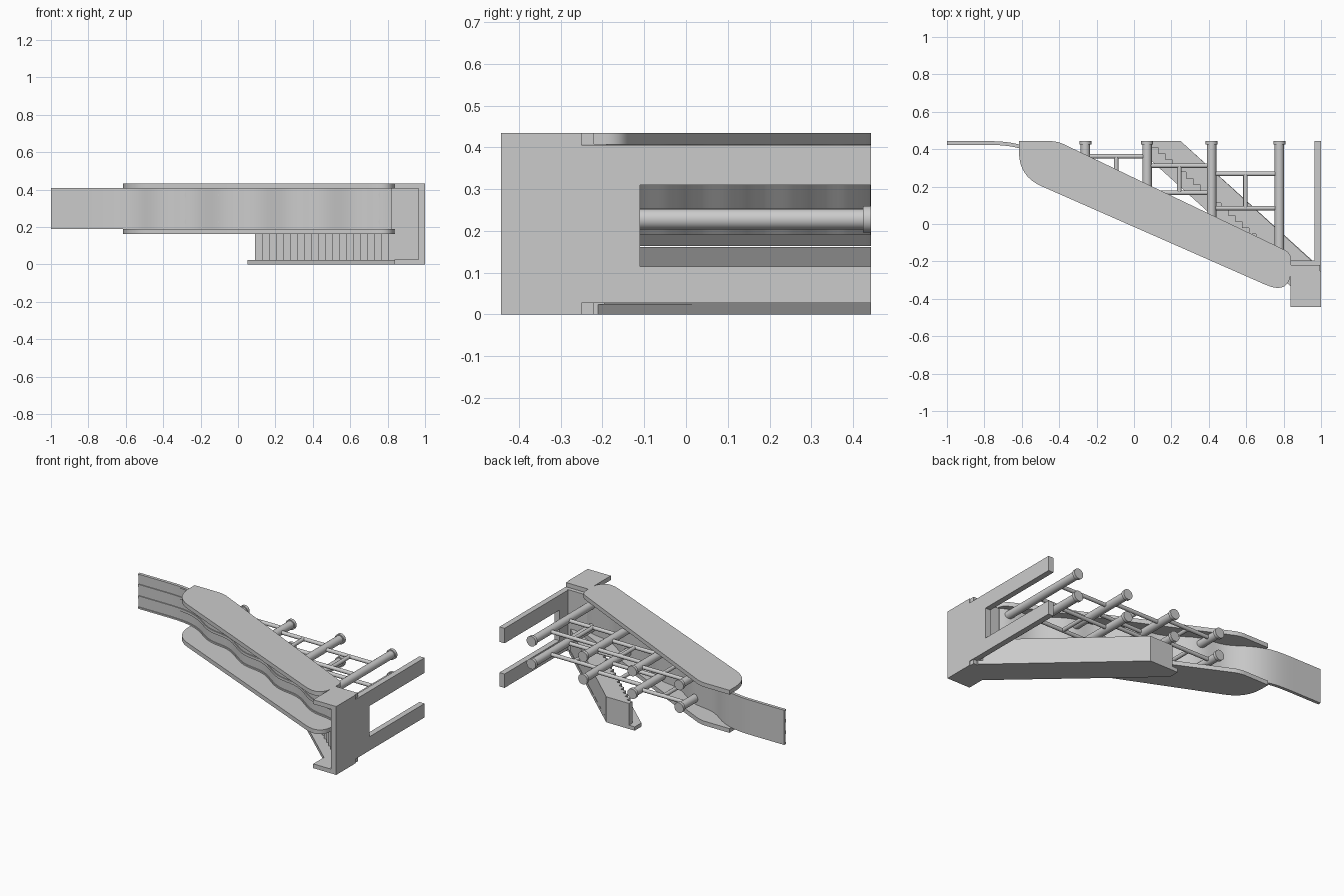
import bpy, bmesh, math
from mathutils import Vector

if "Cube" in bpy.data.objects:
    bpy.data.objects.remove(bpy.data.objects["Cube"])


def finish(name, bm, smooth=True):
    bmesh.ops.recalc_face_normals(bm, faces=bm.faces)
    me = bpy.data.meshes.new(name)
    bm.to_mesh(me)
    bm.free()
    ob = bpy.data.objects.new(name, me)
    bpy.context.collection.objects.link(ob)
    if smooth:
        bpy.ops.object.select_all(action='DESELECT')
        ob.select_set(True)
        bpy.context.view_layer.objects.active = ob
        bpy.ops.object.shade_smooth_by_angle(angle=math.radians(30))
    return ob


def prism(name, pts, a, b, axis='z'):
    """Extrude an outline: (x, y) along z, or (y, z) along x."""
    bm = bmesh.new()
    place = (lambda p, t: (p[0], p[1], t)) if axis == 'z' else (lambda p, t: (t, p[0], p[1]))
    lo = [bm.verts.new(place(p, a)) for p in pts]
    hi = [bm.verts.new(place(p, b)) for p in pts]
    bm.faces.new(lo)
    bm.faces.new(hi)
    n = len(pts)
    for i in range(n):
        bm.faces.new((lo[i], lo[(i + 1) % n], hi[(i + 1) % n], hi[i]))
    return finish(name, bm)


def rect(x0, x1, y0, y1):
    return [(x0, y0), (x1, y0), (x1, y1), (x0, y1)]


def rounded(corners, steps=8):
    """Outline with each (x, y, cut) corner replaced by a quadratic arc."""
    out = []
    n = len(corners)
    for i, (x, y, c) in enumerate(corners):
        p = Vector((x, y))
        if c == 0:
            out.append((x, y))
            continue
        a = p + (Vector(corners[i - 1][:2]) - p).normalized() * c
        b = p + (Vector(corners[(i + 1) % n][:2]) - p).normalized() * c
        for k in range(steps + 1):
            t = k / steps
            q = a * (1 - t) ** 2 + p * 2 * t * (1 - t) + b * t * t
            out.append((q.x, q.y))
    return out


def rod(name, p, q, r, sides=24):
    p, q = Vector(p), Vector(q)
    d = q - p
    bm = bmesh.new()
    bmesh.ops.create_cone(bm, cap_ends=True, segments=sides, radius1=r, radius2=r, depth=d.length)
    bm.transform(d.to_track_quat('Z', 'Y').to_matrix().to_4x4())
    bmesh.ops.translate(bm, verts=bm.verts, vec=(p + q) / 2)
    return finish(name, bm)


# wavy slide surface: y as a function of x
def wave(x):
    return 0.355 - 0.43 * (x + 0.5) - 0.016 * math.sin(2 * math.pi * (x + 0.5) / 0.345)


def bed_y(x):
    if x >= -0.5:
        return wave(x)
    if x <= -0.8:
        return 0.429
    t = (x + 0.8) / 0.3
    m = (wave(-0.499) - wave(-0.5)) / 0.001 * 0.3
    return (2*t**3 - 3*t*t + 1) * 0.429 + (3*t*t - 2*t**3) * wave(-0.5) + (t**3 - t*t) * m


# slide bed with raised lane ridges
section = [(0.19, 0.014), (0.19, -0.006)]
for z0, z1 in ((0.19, 0.2), (0.255, 0.272), (0.328, 0.345), (0.4, 0.41)):
    if z0 > 0.19:
        section += [(z0, 0), (z0, -0.006)]
    section.append((z1, -0.006))
    if z1 < 0.41:
        section.append((z1, 0))
section.append((0.41, 0.014))
bm = bmesh.new()
rings = []
N = 130
for i in range(N + 1):
    x = -1 + 1.83 * i / N
    rings.append([bm.verts.new((x, bed_y(x) + o, z)) for z, o in section])
m = len(section)
for r, s in zip(rings, rings[1:]):
    for j in range(m):
        bm.faces.new((r[j], r[(j + 1) % m], s[(j + 1) % m], s[j]))
bm.faces.new(rings[0])
bm.faces.new(rings[-1])
finish("slide_bed", bm)

# slide side panels
side = rounded([(-0.615, 0.443, 0), (-0.41, 0.443, 0.04), (0.84, -0.155, 0.04),
                (0.84, -0.385, 0.15), (-0.615, 0.255, 0.13)])
for name, z0 in (("lower", 0.164), ("upper", 0.407)):
    prism(name + "_side_panel", side, z0, z0 + 0.027)

# stairs: solid stepped block plus outer stringer
n = 20
steps = []
for i in range(n):
    x, y = 0.09 + 0.75 * i / n, 0.443 - 0.663 * i / n
    steps += [(x, y), (x, y - 0.663 / n)]
steps += [(0.84, -0.22), (0.97, -0.215), (0.25, 0.443)]
prism("stairs", steps, 0.02, 0.162)
prism("stair_stringer", [(0.05, 0.443), (0.05, 0.376), (0.84, -0.335), (0.97, -0.335),
                         (0.97, -0.21), (0.25, 0.443)], 0.0, 0.024)

# platform floor, parapets and end frame with two legs
prism("platform_floor", rect(0.82, 0.97, -0.22, -0.195), 0.024, 0.407)
for name, z0 in (("lower", 0.0), ("upper", 0.407)):
    prism(name + "_parapet", rect(0.838, 0.995, -0.443, -0.22), z0, z0 + 0.027)
prism("end_frame", [(-0.443, 0), (-0.25, 0), (-0.25, 0.027), (0.443, 0.027), (0.443, 0.115),
                    (-0.11, 0.115), (-0.11, 0.31), (0.443, 0.31), (0.443, 0.405),
                    (-0.25, 0.405), (-0.25, 0.434), (-0.443, 0.434)], 0.964, 1.0, 'x')

# two rows of support posts, feet, rails and struts
posts = [-0.26, 0.07, 0.415, 0.777]
for row, z in (("lower", 0.228), ("upper", 0.372)):
    for i, x in enumerate(posts):
        rod(f"{row}_post_{i}", (x, bed_y(x) + 0.005, z), (x, 0.43, z), 0.025)
        rod(f"{row}_foot_{i}", (x, 0.424, z), (x, 0.443, z), 0.032)
    for i, (far, near) in enumerate(((0.362, None), (0.312, 0.167), (0.268, 0.085))):
        xm = (posts[i] + posts[i + 1]) / 2
        for k, y in enumerate((far, near)):
            if y is not None:
                rod(f"{row}_rail_{i}_{k}", (posts[i], y, z), (posts[i + 1], y, z), 0.012, 16)
        end = near if near is not None else bed_y(xm) + 0.005
        rod(f"{row}_strut_{i}", (xm, far, z), (xm, end, z), 0.012, 16)
